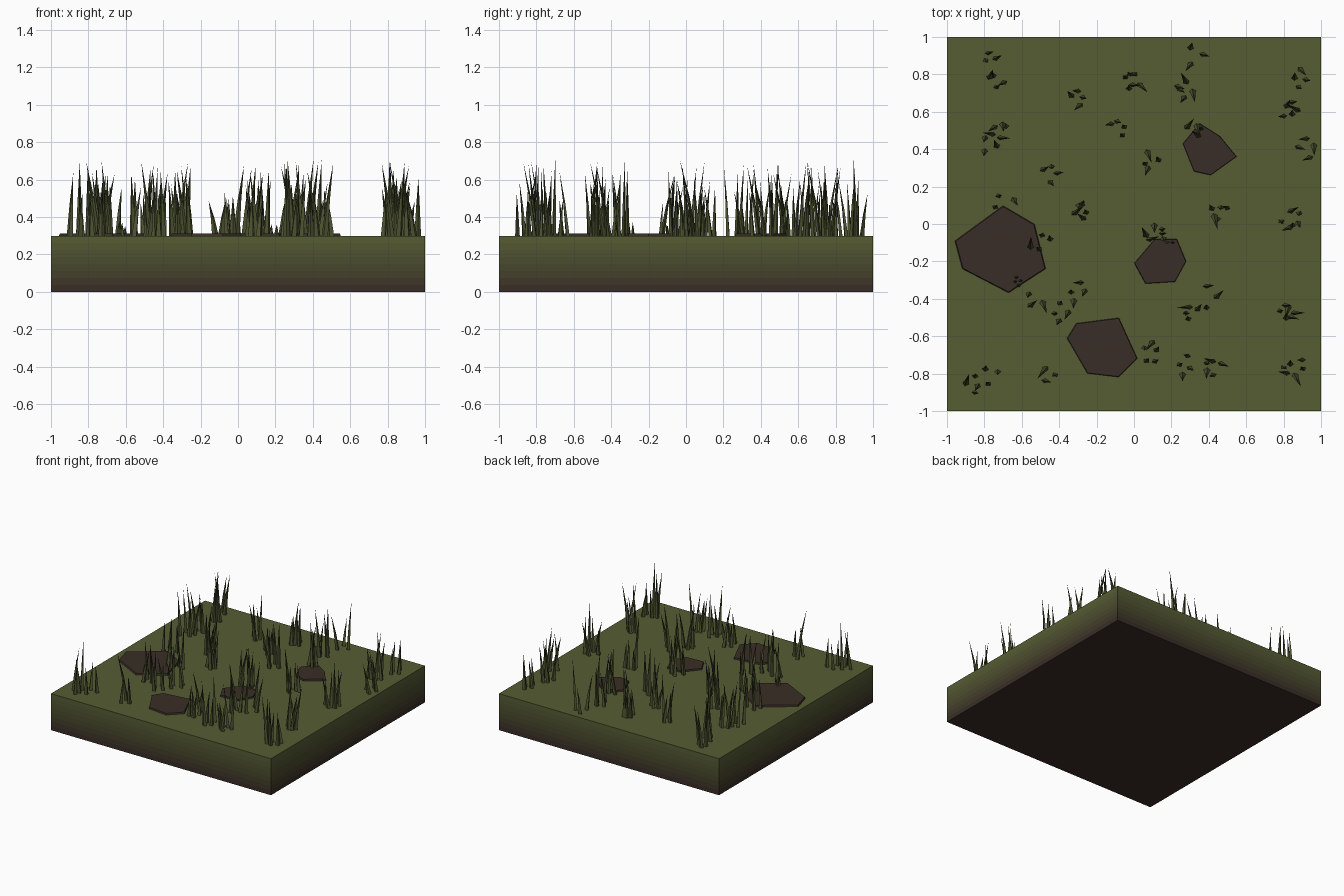
import bpy, bmesh, math, random
from mathutils import Vector

if "Cube" in bpy.data.objects:
    bpy.data.objects.remove(bpy.data.objects["Cube"])

random.seed(7)
TOP = 0.30


def material(name, rgb):
    m = bpy.data.materials.new(name)
    m.diffuse_color = (*rgb, 1)
    m.use_nodes = True
    m.node_tree.nodes["Principled BSDF"].inputs["Base Color"].default_value = m.diffuse_color
    return m


def finish(name, bm, mats):
    bmesh.ops.recalc_face_normals(bm, faces=bm.faces)
    me = bpy.data.meshes.new(name)
    bm.to_mesh(me)
    bm.free()
    for m in mats:
        me.materials.append(m)
    ob = bpy.data.objects.new(name, me)
    bpy.context.collection.objects.link(ob)
    return ob


def bridge(bm, lower, upper, mat=0):
    n = len(lower)
    for i in range(n):
        f = bm.faces.new((lower[i], lower[(i + 1) % n], upper[(i + 1) % n], upper[i]))
        f.material_index = mat


GREEN, SOIL = Vector((0.092, 0.108, 0.033)), Vector((0.042, 0.027, 0.020))

# Ground slab: sides fade from soil to grass in bands
BANDS = 8
mats = [material(f"ground_{i}", SOIL.lerp(GREEN, i / (BANDS - 1))) for i in range(BANDS)]
bm = bmesh.new()
rings = [[bm.verts.new((x, y, TOP * i / BANDS)) for x, y in ((-1, -1), (1, -1), (1, 1), (-1, 1))]
         for i in range(BANDS + 1)]
for i in range(BANDS):
    bridge(bm, rings[i], rings[i + 1], i)
bm.faces.new(rings[0]).material_index = 0
bm.faces.new(rings[-1]).material_index = BANDS - 1
finish("ground_slab", bm, mats)

# Bare dirt patches: thin irregular plates with slightly tapered rims
dirt = material("dirt", SOIL)
patches = [
    [(-.96, -.09), (-.70, .10), (-.53, 0), (-.47, -.24), (-.67, -.37), (-.92, -.24)],
    [(.26, .43), (.35, .54), (.46, .47), (.55, .36), (.41, .26), (.32, .28)],
    [(0, -.21), (.11, -.08), (.23, -.08), (.28, -.20), (.22, -.31), (.06, -.32)],
    [(-.36, -.61), (-.31, -.53), (-.08, -.50), (.02, -.72), (-.08, -.82), (-.25, -.80)],
]
for k, pts in enumerate(patches):
    bm = bmesh.new()
    c = sum((Vector(p) for p in pts), Vector((0, 0))) / len(pts)
    low = [bm.verts.new((*p, TOP - 0.005)) for p in pts]
    high = [bm.verts.new((*(c + (Vector(p) - c) * 0.97), TOP + 0.012)) for p in pts]
    bridge(bm, low, high)
    bm.faces.new(low)
    bm.faces.new(high)
    finish(f"dirt_patch_{k + 1}", bm, [dirt])

# Grass: tufts of leaning four-sided spikes (x, y, blade count)
tufts = [
    (-.77, .89, 3), (-.74, .77, 4), (-.78, .43, 3), (-.71, .51, 5), (-.45, .28, 4),
    (-.31, .68, 4), (-.02, .77, 6), (-.08, .52, 4), (.09, .33, 4), (.31, .91, 3),
    (.27, .73, 5), (.89, .77, 4), (.83, .61, 5), (.92, .41, 4), (.33, .50, 4),
    (.45, .06, 5), (.84, .02, 6), (-.28, .07, 5), (-.70, .12, 3), (-.50, -.10, 4),
    (.12, -.05, 6), (-.53, -.42, 3), (-.31, -.36, 4), (-.39, -.47, 4), (.40, -.39, 3),
    (.31, -.47, 4), (.82, -.47, 6), (.42, -.76, 5), (.27, -.76, 4), (.86, -.77, 6),
    (.09, -.69, 5), (-.46, -.81, 3), (-.86, -.86, 4), (-.76, -.80, 3),
]
sprouts = [(-.62, -.31, 4), (.19, -.09, 2)]
blade_mats = [material("blade_base", (.075, .088, .030)), material("blade_tip", (.040, .050, .018))]


def blade(bm, x, y, h, r):
    turn = random.uniform(0, math.tau)
    lean = Vector((math.cos(turn), math.sin(turn), 0)) * h * random.uniform(0.03, 0.2)
    base = Vector((x, y, TOP))

    def ring(t, rad):
        p = base + lean * t ** 1.3 + Vector((0, 0, h * t))
        return [bm.verts.new(p + Vector((math.cos(turn + a) * rad, math.sin(turn + a) * rad * 0.7, 0)))
                for a in (0, math.pi / 2, math.pi, math.pi * 1.5)]

    lo, mid = ring(0, r), ring(0.5, r * 0.55)
    tip = bm.verts.new(base + lean + Vector((0, 0, h)))
    bm.faces.new(lo)
    bridge(bm, lo, mid, 0)
    for i in range(4):
        bm.faces.new((mid[i], mid[(i + 1) % 4], tip)).material_index = 1


def plant(name, spots, hmin, hmax, r, spread):
    bm = bmesh.new()
    for x, y, n in spots:
        for i in range(n):
            a = math.tau * i / n + random.uniform(-.5, .5)
            d = spread * random.uniform(0.4, 1)
            blade(bm, x + d * math.cos(a), y + d * math.sin(a), random.uniform(hmin, hmax), r)
    finish(name, bm, blade_mats)


plant("grass_blades", tufts, 0.18, 0.41, 0.018, 0.06)
plant("short_sprouts", sprouts, 0.05, 0.08, 0.014, 0.03)
